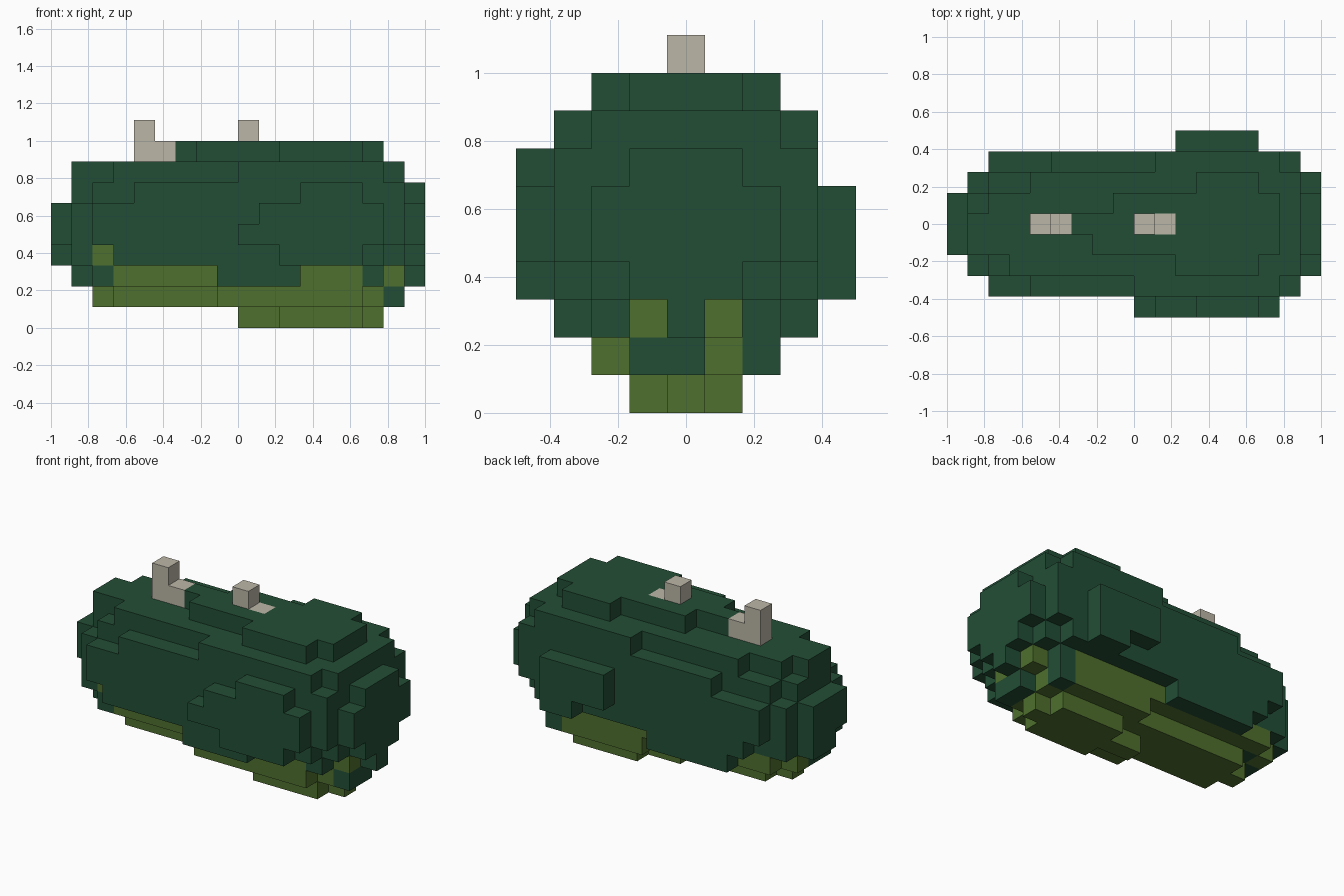
import bpy
import bmesh
from mathutils import Vector

if "Cube" in bpy.data.objects:
    bpy.data.objects.remove(bpy.data.objects["Cube"], do_unlink=True)

UNIT = 1 / 9  # edge length of one block


def make_material(name, colour):
    mat = bpy.data.materials.new(name)
    mat.use_nodes = True
    mat.diffuse_color = colour
    mat.node_tree.nodes["Principled BSDF"].inputs["Base Color"].default_value = colour
    return mat


materials = [
    make_material("dark_green", (0.016, 0.076, 0.036, 1)),
    make_material("light_green", (0.078, 0.162, 0.027, 1)),
    make_material("stem_beige", (0.50, 0.47, 0.39, 1)),
]
DARK, LIGHT, BEIGE = range(len(materials))
blocks = {}


def fill(colour, x_span, y_span, z_span):
    """Fill blocks; x and z spans end before their last number, y rows include it."""
    for x in range(*x_span):
        for y in range(y_span[0], y_span[-1] + 1):
            for z in range(*z_span):
                blocks[x, y, z] = colour


def layer(z, colour, rows):
    """Fill one level from a table of y row: x span."""
    for y, span in rows.items():
        fill(colour, span, (y, y), (z, z + 1))


def build(name, wanted):
    """Make an object of the outer faces of all blocks of the wanted colours."""
    bm = bmesh.new()
    corners = {}

    def corner(p):
        key = tuple(round(c * 2) for c in p)
        if key not in corners:
            corners[key] = bm.verts.new(p * UNIT)
        return corners[key]

    for cell, colour in blocks.items():
        if colour not in wanted:
            continue
        centre = Vector(cell) + Vector((0.5, 0, 0.5))
        for axis in range(3):
            for sign in (-1, 1):
                n = Vector((0, 0, 0))
                n[axis] = sign
                beside = tuple(int(c + d) for c, d in zip(cell, n))
                if beside in blocks:
                    continue
                u = Vector((0, 0, 0))
                u[(axis + 1) % 3] = 1
                v = n.cross(u)
                quad = [centre + (n + u * a + v * b) / 2
                        for a, b in ((-1, -1), (1, -1), (1, 1), (-1, 1))]
                face = bm.faces.new([corner(p) for p in quad])
                face.material_index = colour
    mesh = bpy.data.meshes.new(name)
    bm.to_mesh(mesh)
    bm.free()
    for mat in materials:
        mesh.materials.append(mat)
    obj = bpy.data.objects.new(name, mesh)
    bpy.context.collection.objects.link(obj)


# Main body core
fill(DARK, (-8, 8), (-2, 2), (3, 6))
fill(DARK, (-7, 8), (-2, 2), (6, 7))
fill(DARK, (-8, -7), (-1, 1), (6, 7))

# Long side slabs
for side in (-3, 3):
    fill(DARK, (-6, 7), (side, side), (3, 4))
    fill(DARK, (-7, 8), (side, side), (4, 6))
layer(6, DARK, {-3: (-5, 8), 3: (-4, 8)})
layer(2, DARK, {-3: (-1, 3), 3: (-5, 0)})

# Front bulge and back bulge
for z, span in enumerate([(2, 6), (0, 7), (1, 7), (3, 6)], 3):
    layer(z, DARK, {-4: span})
fill(DARK, (2, 6), (4, 4), (4, 6))
fill(DARK, (4, 6), (4, 4), (3, 4))

# Stepped top
layer(7, DARK, {-3: (0, 7), -2: (-6, 8), -1: (-8, 8), 0: (-8, 8),
                1: (-7, 8), 2: (-5, 8), 3: (1, 7)})
layer(8, DARK, {-2: (2, 6), -1: (-2, 7), 0: (-3, 7), 1: (-1, 7), 2: (3, 6)})

# End caps
for z, half in enumerate([0, 1, 2, 2, 1], 2):
    fill(DARK, (8, 9), (-half, half), (z, z + 1))
fill(DARK, (-9, -8), (-1, 1), (4, 6))
fill(DARK, (-9, -8), (0, 1), (3, 4))

# Lower body with pale belly
fill(DARK, (-7, 7), (-2, 2), (2, 3))
fill(DARK, (-8, 8), (-1, 1), (2, 3))
fill(LIGHT, (-6, 6), (-2, 2), (2, 3))
layer(1, LIGHT, {-2: (-1, 6), -1: (-6, 7), 0: (-7, 7), 1: (-6, 7), 2: (1, 6)})
layer(0, LIGHT, {-1: (2, 6), 0: (0, 7), 1: (2, 6)})

# Mixed blocks where the two greens meet
fill(DARK, (7, 8), (-1, 0), (1, 2))
fill(DARK, (6, 7), (2, 2), (1, 2))
for x, y, z in ((7, -1, 2), (7, 1, 2), (-7, -2, 3), (-7, 2, 2), (-8, 1, 2)):
    blocks[x, y, z] = LIGHT

# Two stems on top
fill(BEIGE, (-5, -3), (0, 0), (8, 9))
fill(BEIGE, (0, 2), (0, 0), (8, 9))
for x in (-5, 0):
    blocks[x, 0, 9] = BEIGE

build("body", (DARK, LIGHT))
build("stems", (BEIGE,))
